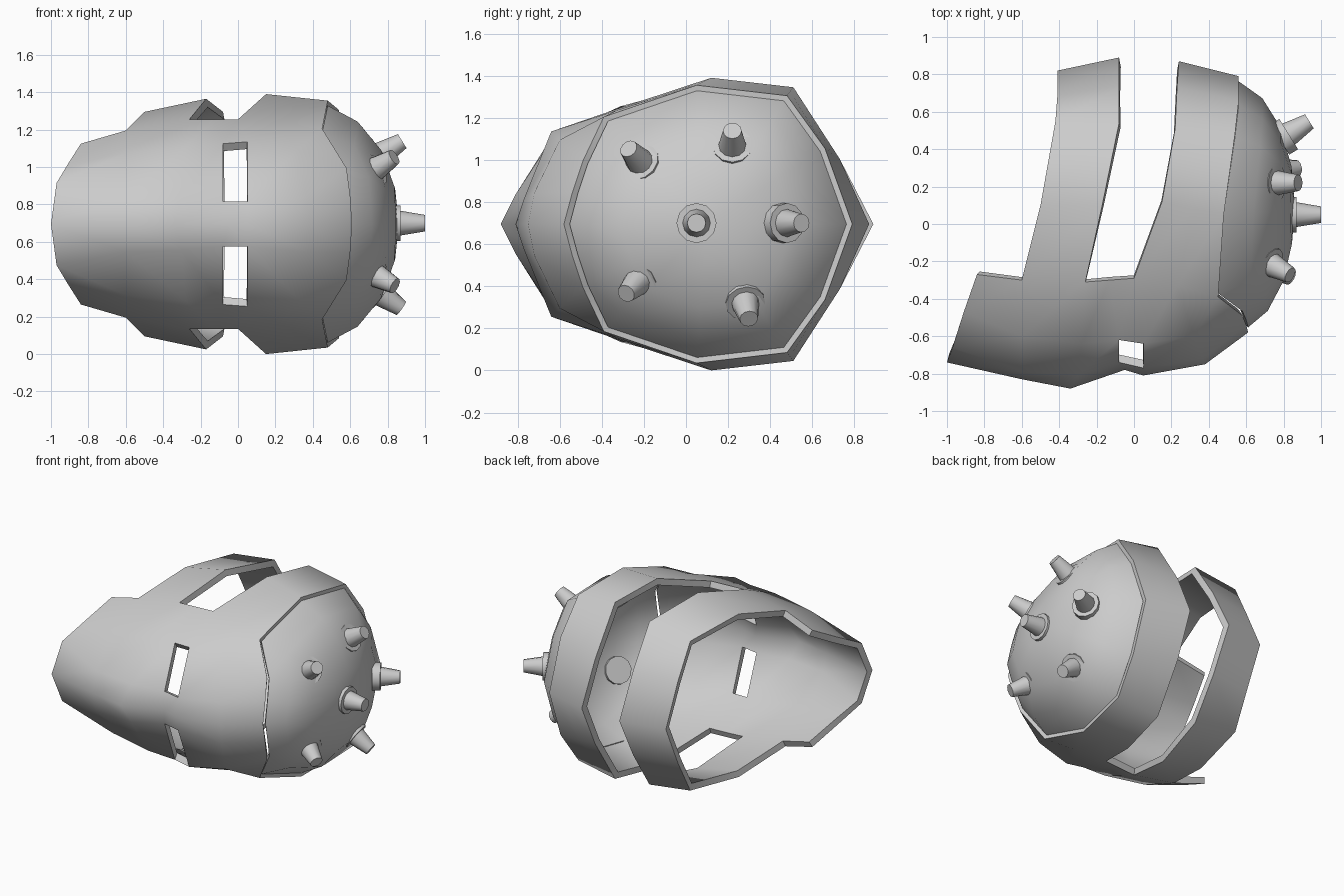
import bpy, bmesh
from mathutils import Vector

if "Cube" in bpy.data.objects:
    bpy.data.objects.remove(bpy.data.objects["Cube"], do_unlink=True)

MID = 0.695  # height of the symmetry plane

grey = bpy.data.materials.new("plain grey")
grey.use_nodes = True
grey.diffuse_color = (0.6, 0.6, 0.6, 1)
grey.node_tree.nodes["Principled BSDF"].inputs["Base Color"].default_value = (0.6, 0.6, 0.6, 1)


def add_grid(bm, rows, holes=()):
    """Quads between neighbouring rows, leaving out the listed cells."""
    verts = [[bm.verts.new(p) for p in row] for row in rows]
    for i in range(len(rows) - 1):
        for j in range(len(rows[0]) - 1):
            if (i, j) not in holes:
                bm.faces.new((verts[i][j], verts[i + 1][j], verts[i + 1][j + 1], verts[i][j + 1]))


def finish(name, bm, location, angle):
    mesh = bpy.data.meshes.new(name)
    bm.to_mesh(mesh)
    bm.free()
    mesh.materials.append(grey)
    obj = bpy.data.objects.new(name, mesh)
    obj.location = location
    bpy.context.collection.objects.link(obj)
    bpy.ops.object.select_all(action="DESELECT")
    obj.select_set(True)
    bpy.context.view_layer.objects.active = obj
    for mod in list(obj.modifiers):
        bpy.ops.object.modifier_apply(modifier=mod.name)
    return obj


def make_shell(name, bm, thickness):
    """Mirror the half surface, thicken it inward and smooth it."""
    bmesh.ops.remove_doubles(bm, verts=bm.verts[:], dist=0.0005)
    obj = finish(name, bm, (0, 0, MID), 1)
    mirror = obj.modifiers.new("mirror", "MIRROR")
    mirror.use_axis = (False, False, True)
    solid = obj.modifiers.new("thickness", "SOLIDIFY")
    solid.thickness = thickness
    solid.offset = -1
    solid.use_even_offset = True
    for mod in (mirror, solid):
        bpy.ops.object.modifier_apply(modifier=mod.name)
    bpy.ops.object.shade_smooth_by_angle(angle=1.0)


# Face rows from chin to crown, each from the centre line to the temple
chin = [(-1, -.74, 0), (-.97, -.66, .22), (-.91, -.47, .32), (-.84, -.27, .43)]
mouth = [(-.6, -.83, 0), (-.6, -.79, .15), (-.6, -.6, .38), (-.6, -.3, .5)]
nose = [(-.34, -.88, 0), (-.3, -.81, .14), (-.28, -.64, .41), (-.26, -.31, .56)]
eye_low = [(-.05, -.78, 0), (-.08, -.74, .12), (-.08, -.62, .43), (-.13, -.3, .56)]
eye_top = [(.05, -.81, 0), (.05, -.77, .12), (.05, -.64, .44), (0, -.29, .56)]
brow = [(.38, -.75, 0), (.37, -.72, .15), (.32, -.6, .4), (.23, -.33, .54)]
crown = [(.61, -.58, 0), (.6, -.54, .15), (.58, -.49, .3), (.45, -.39, .51)]

# Strap edges running from the temple round to the back
low_a = [mouth[3], (-.5, .1, .6), (-.42, .55, .55), (-.41, .68, .3), (-.41, .82, 0)]
low_b = [nose[3], (-.17, .1, .67), (-.08, .54, .6), (-.08, .73, .31), (-.08, .89, 0)]
top_a = [eye_top[3], (.15, .12, .695), (.22, .51, .65), (.23, .73, .31), (.24, .87, 0)]
top_b = [crown[3], (.48, .05, .66), (.54, .48, .61), (.56, .66, .36), (.56, .79, 0)]
top_mid = [brow[3]] + [(Vector(a) + Vector(b)) / 2 for a, b in zip(top_a[1:], top_b[1:])]

bm = bmesh.new()
add_grid(bm, [chin, mouth, nose, eye_low, eye_top, brow, crown], holes={(3, 1)})
add_grid(bm, [low_a, low_b])
add_grid(bm, [top_a, top_mid, top_b])
make_shell("mask_with_straps", bm, 0.045)

# Domed cap set just inside the crown rim
apex = Vector((.86, .1, 0))
rim = [Vector(p) for p in crown + top_b[1:]]
rings = []
for spread, rise in ((.96, 0), (.83, .42), (.6, .75), (.3, .94), (0, 1)):
    rings.append([(p.x + (apex.x - p.x) * rise,
                   apex.y + (p.y - apex.y) * spread,
                   p.z * spread) for p in rim])
bm = bmesh.new()
add_grid(bm, rings)
make_shell("domed_cap", bm, 0.03)


# Studs: a round flange with a tapered peg, from base to tip
def make_stud(name, base, tip):
    axis = (Vector(tip) - Vector(base)).normalized()
    turn = axis.to_track_quat("Z", "Y").to_matrix().to_4x4()
    bm = bmesh.new()
    for r1, r2, start, end in ((.095, .095, -.035, .02), (.066, .044, .02, .15)):
        part = bmesh.ops.create_cone(bm, cap_ends=True, segments=12,
                                     radius1=r1, radius2=r2, depth=end - start)
        bmesh.ops.translate(bm, verts=part["verts"], vec=(0, 0, (start + end) / 2))
    bm.transform(turn)
    finish(name, bm, base, 1)
    bpy.ops.object.shade_smooth_by_angle(angle=0.6)


studs = {
    "centre_stud": ((.85, .05, .7), (1, .05, .7)),
    "back_stud": ((.81, .47, .7), (.94, .55, .7)),
    "upper_front_stud": ((.72, -.21, .98), (.83, -.27, 1.05)),
    "upper_back_stud": ((.75, .22, 1.06), (.88, .22, 1.14)),
    "lower_front_stud": ((.72, -.22, .43), (.83, -.28, .37)),
    "lower_back_stud": ((.75, .28, .33), (.88, .3, .24)),
}
for name, (base, tip) in studs.items():
    make_stud(name, base, tip)
